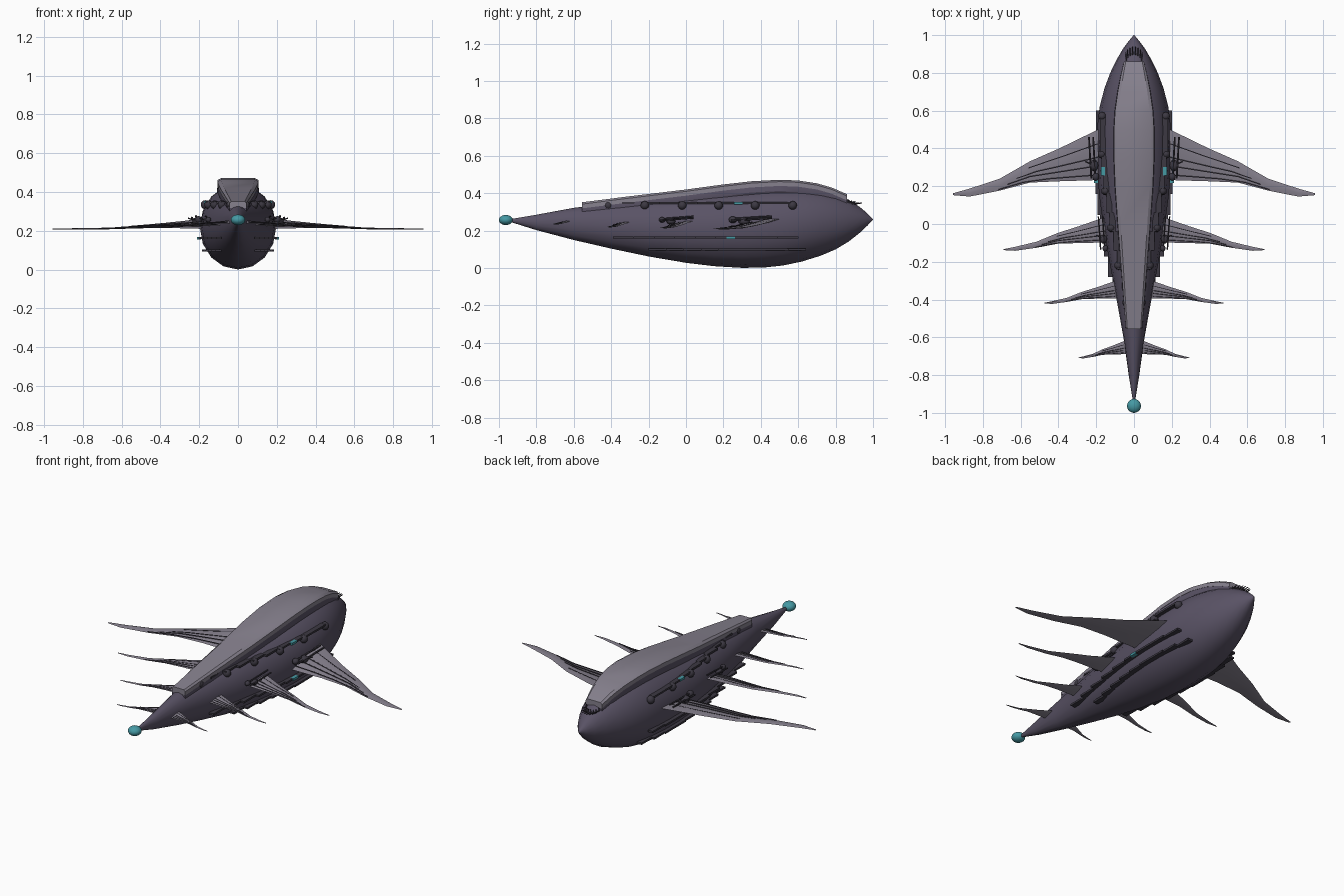
import bpy, bmesh, math
from mathutils import Vector, Matrix

if "Cube" in bpy.data.objects:
    bpy.data.objects.remove(bpy.data.objects["Cube"])


def material(name, rgb):
    m = bpy.data.materials.new(name)
    m.diffuse_color = (*rgb, 1)
    m.use_nodes = True
    m.node_tree.nodes["Principled BSDF"].inputs["Base Color"].default_value = m.diffuse_color
    return m


DARK = material("hull_dark", (0.10, 0.085, 0.13))
LIGHT = material("plate_grey", (0.24, 0.22, 0.27))
TRIM = material("trim_black", (0.045, 0.04, 0.055))
TEAL = material("teal", (0.06, 0.32, 0.37))


def finish(name, bm, mat, mirror=False, smooth=None):
    bmesh.ops.recalc_face_normals(bm, faces=bm.faces)
    me = bpy.data.meshes.new(name)
    bm.to_mesh(me)
    bm.free()
    ob = bpy.data.objects.new(name, me)
    bpy.context.collection.objects.link(ob)
    me.materials.append(mat)
    if mirror:
        ob.modifiers.new("mirror", "MIRROR")
    if smooth:
        bpy.ops.object.select_all(action="DESELECT")
        ob.select_set(True)
        bpy.context.view_layer.objects.active = ob
        bpy.ops.object.shade_smooth_by_angle(angle=math.radians(smooth))
    return ob


def loft(bm, rings):
    rows = [[bm.verts.new(p) for p in r] for r in rings]
    n = len(rows[0])
    for a, b in zip(rows, rows[1:]):
        for i in range(n):
            j = (i + 1) % n
            bm.faces.new((a[i], a[j], b[j], b[i]))
    bm.faces.new(rows[0])
    bm.faces.new(rows[-1])


def box(bm, loc, size):
    bmesh.ops.create_cube(bm, size=1, matrix=Matrix.Translation(loc) @ Matrix.Diagonal((*size, 1)))


def rod(bm, a, b, r1, r2=None, sides=6):
    a, b = Vector(a), Vector(b)
    d = b - a
    mat = Matrix.Translation((a + b) / 2) @ d.to_track_quat("Z", "Y").to_matrix().to_4x4()
    bmesh.ops.create_cone(bm, cap_ends=True, segments=sides, radius1=r1,
                          radius2=r1 if r2 is None else r2, depth=d.length, matrix=mat)


def ball(bm, loc, scale, u=12, v=8):
    bmesh.ops.create_uvsphere(bm, u_segments=u, v_segments=v, radius=1,
                              matrix=Matrix.Translation(loc) @ Matrix.Diagonal((*scale, 1)))


def sample(table, y):
    for a, b in zip(table, table[1:]):
        if a[0] <= y <= b[0]:
            t = (y - a[0]) / (b[0] - a[0])
            return [p + (q - p) * t for p, q in zip(a[1:], b[1:])]
    return table[-1][1:]


# Hull: y, half width, bottom z, top z
HULL = [(-0.95, 0.004, 0.25, 0.26), (-0.8, 0.028, 0.203, 0.285), (-0.6, 0.056, 0.15, 0.322),
        (-0.4, 0.092, 0.104, 0.345), (-0.2, 0.13, 0.062, 0.368), (0, 0.164, 0.028, 0.39),
        (0.15, 0.184, 0.01, 0.408), (0.3, 0.195, 0.001, 0.425), (0.42, 0.197, 0.003, 0.437),
        (0.52, 0.194, 0.014, 0.44), (0.62, 0.182, 0.035, 0.435), (0.72, 0.156, 0.066, 0.42),
        (0.8, 0.126, 0.1, 0.397), (0.87, 0.092, 0.142, 0.365), (0.93, 0.057, 0.189, 0.326),
        (0.97, 0.027, 0.227, 0.292), (1.0, 0.002, 0.258, 0.262)]
bm = bmesh.new()
rings = []
for y, w, lo, hi in HULL:
    c, h = (lo + hi) / 2, (hi - lo) / 2
    rings.append([(w * math.sin(k * math.tau / 16), y, c - h * math.cos(k * math.tau / 16))
                  for k in range(16)])
loft(bm, rings)
finish("hull", bm, DARK, smooth=40)


def hull_x(y, z):
    w, lo, hi = sample(HULL, y)
    q = (z - (lo + hi) / 2) / ((hi - lo) / 2)
    return w * math.sqrt(max(0.02, 1 - q * q))


# Dorsal plate and the dark skirt joining it to the hull: y, half width, top z
DECK = [(-0.555, 0.043, 0.352), (-0.3, 0.063, 0.384), (0, 0.086, 0.42), (0.2, 0.1, 0.447),
        (0.35, 0.106, 0.464), (0.5, 0.106, 0.472), (0.6, 0.1, 0.468), (0.7, 0.086, 0.453),
        (0.78, 0.071, 0.43), (0.86, 0.053, 0.395)]
for name, mat, prof in (("dorsal_plate", LIGHT, ((0.82, 0), (1, -0.01), (1, -0.033))),
                        ("plate_skirt", DARK, ((0.98, -0.03), (1.02, -0.06), (0.9, -0.09)))):
    bm = bmesh.new()
    loft(bm, [[(w * a, y, t + b) for a, b in prof] + [(-w * a, y, t + b) for a, b in prof[::-1]]
              for y, w, t in DECK])
    finish(name, bm, mat, smooth=30)

# Tail orb
bm = bmesh.new()
ball(bm, (0, -0.963, 0.257), (0.037, 0.037, 0.027), 20, 12)
finish("tail_orb", bm, TEAL, smooth=60)

# Wings: normalised span, leading edge, trailing edge
PLAN = [(-0.1, -0.1, 0.8), (0, 0, 0.8), (0.29, 0.32, 0.82), (0.49, 0.52, 0.84),
        (0.69, 0.78, 0.96), (0.89, 0.93, 1.05), (1, 1, 1.03)]


def wing(name, root, tip, y_lead, drop, z_root, z_tip):
    def point(s, f, up):
        le, te = sample(PLAN, s)
        chord = (te - le) * drop
        z = z_root + (z_tip - z_root) * min(1, max(0, s) * 1.6)
        tilt = 0.2 * (1 - max(0, s)) ** 2
        thick = 0.035 * chord + 0.002
        return (root + (tip - root) * s, y_lead - le * drop - f * chord,
                z + (0.5 - f) * chord * tilt + up * thick)

    bm = bmesh.new()
    loft(bm, [[point(s, f, u) for f, u in ((0, 0), (0.25, 1), (0.6, 0.9), (1, 0), (0.6, -0.6), (0.25, -0.8))]
              for s, *_ in PLAN])
    finish(name, bm, LIGHT, True, 30)
    # Spar ribs on the upper face
    bm = bmesh.new()
    r = 0.004 * (0.4 + drop)
    for f, end in ((0.28, 0.5), (0.55, 0.58), (0.72, 0.64), (0.9, 0.7)):
        path = [point(0.04 + (end - 0.04) * k / 4, f, 1.0 - 0.8 * max(0, f - 0.6)) for k in range(5)]
        for a, b in zip(path, path[1:]):
            rod(bm, a, b, r)
    finish(name + "_ribs", bm, TRIM, True)


wing("wing_front", 0.16, 0.957, 0.515, 0.352, 0.238, 0.21)
wing("wing_second", 0.13, 0.69, 0.045, 0.178, 0.24, 0.215)
wing("wing_third", 0.085, 0.475, -0.297, 0.12, 0.238, 0.22)
wing("wing_rear", 0.045, 0.295, -0.617, 0.09, 0.245, 0.235)

# Stepped side rails following the hull, with a teal light on two of them
bm, lights = bmesh.new(), bmesh.new()
for z, y0, y1, lit in ((0.347, -0.34, 0.56, 0.28), (0.163, -0.39, 0.6, 0.24), (0.098, -0.2, 0.64, None)):
    n = 9
    step = (y1 - y0) / n
    for i in range(n):
        y = y0 + (i + 0.5) * step
        box(bm, (hull_x(y, z) + 0.006, y, z), (0.03, step * 1.02, 0.011))
    if lit:
        box(lights, (hull_x(lit, z) + 0.016, lit, z), (0.02, 0.045, 0.013))
finish("side_rails", bm, TRIM, True)
finish("rail_lights", lights, TEAL, True)

# Row of round ports
bm = bmesh.new()
for y in (-0.415, -0.22, -0.02, 0.175, 0.37, 0.57):
    ball(bm, (hull_x(y, 0.335) + 0.006, y, 0.335), (0.022, 0.023, 0.023))
finish("side_ports", bm, TRIM, True, 60)

# Gun clusters above the two front wing roots
bm = bmesh.new()
for y, z, k in ((0.31, 0.25, 1), (-0.08, 0.25, 0.8)):
    x = hull_x(y, z) + 0.02 * k
    ball(bm, (x, y, z), (0.024 * k, 0.03 * k, 0.02 * k))
    ball(bm, (x - 0.01, y - 0.06 * k, z + 0.008), (0.018 * k, 0.022 * k, 0.018 * k))
    for dx, dz in ((-0.008, 0.012), (0.014, 0.004)):
        rod(bm, (x + dx, y - 0.07 * k, z + dz), (x + dx + 0.012, y + 0.15 * k, z + dz + 0.014), 0.0055 * k)
    rod(bm, (x, y, z), (x + 0.045 * k, y + 0.02, z + 0.016), 0.005 * k, 0.003)
finish("wing_root_guns", bm, TRIM, True, 45)

# Small sensor spikes above the nose
bm = bmesh.new()
for x, y in ((0.007, 0.915), (0.02, 0.91), (0.032, 0.9), (0.04, 0.885)):
    w, lo, hi = sample(HULL, y)
    c, h = (lo + hi) / 2, (hi - lo) / 2
    z = c + h * math.sqrt(1 - (x / w) ** 2)
    rod(bm, (x, y - 0.03, z + 0.006), (x * 1.1, y + 0.025, z + 0.012), 0.006, 0.002)
    rod(bm, (x, y - 0.02, z - 0.01), (x, y - 0.015, z + 0.024), 0.004, 0.002)
finish("nose_spikes", bm, TRIM, True)
